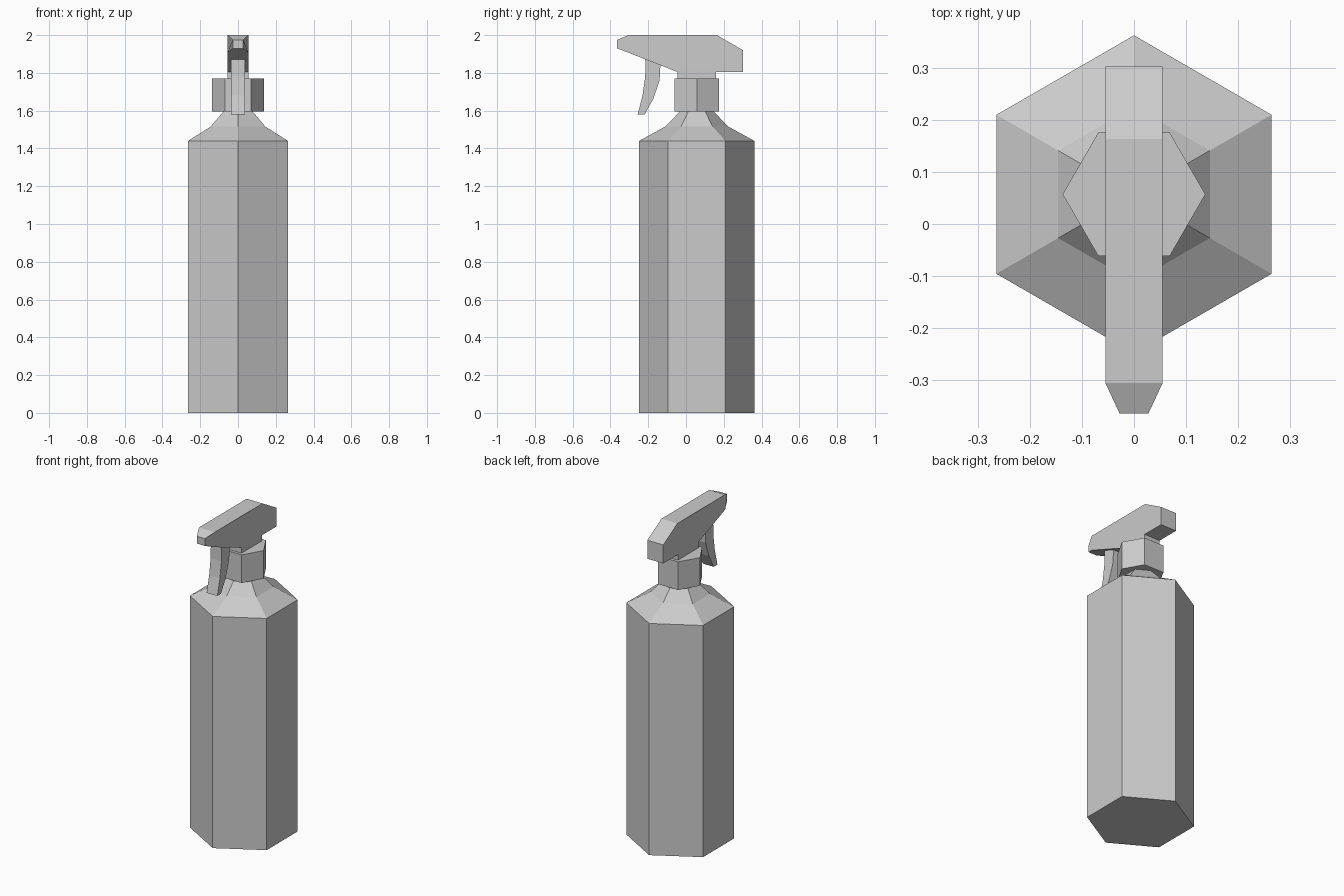
import bpy, bmesh
from math import cos, sin, pi

cube = bpy.data.objects.get("Cube")
if cube:
    bpy.data.objects.remove(cube, do_unlink=True)

AXIS_Y = 0.057  # the bottle axis sits behind the centre

grey = bpy.data.materials.new("light_grey_plastic")
grey.use_nodes = True
grey.diffuse_color = (0.6, 0.6, 0.6, 1)
grey.node_tree.nodes["Principled BSDF"].inputs["Base Color"].default_value = (0.6, 0.6, 0.6, 1)


def finish(name, bm):
    bmesh.ops.recalc_face_normals(bm, faces=bm.faces)
    mesh = bpy.data.meshes.new(name)
    bm.to_mesh(mesh)
    bm.free()
    mesh.materials.append(grey)
    obj = bpy.data.objects.new(name, mesh)
    bpy.context.collection.objects.link(obj)
    return obj


def hex_lathe(name, profile, turn):
    """Stack six-sided rings given as (radius, height) and cap both ends."""
    bm = bmesh.new()
    rings = []
    for r, z in profile:
        angles = [turn + i * pi / 3 for i in range(6)]
        rings.append([bm.verts.new((r * cos(a), AXIS_Y + r * sin(a), z)) for a in angles])
    for low, high in zip(rings, rings[1:]):
        for i in range(6):
            j = (i + 1) % 6
            bm.faces.new((low[i], low[j], high[j], high[i]))
    bm.faces.new(rings[0][::-1])
    bm.faces.new(rings[-1])
    return finish(name, bm)


def side_slab(name, outline, half_width):
    """Extrude a side outline of (y, z) points across the width."""
    bm = bmesh.new()
    face = bm.faces.new([bm.verts.new((-half_width, y, z)) for y, z in outline])
    new = bmesh.ops.extrude_face_region(bm, geom=[face])["geom"]
    verts = [v for v in new if isinstance(v, bmesh.types.BMVert)]
    bmesh.ops.translate(bm, verts=verts, vec=(2 * half_width, 0, 0))
    return finish(name, bm)


# Bottle with sloped shoulder and neck
hex_lathe("bottle", [(0.305, 0), (0.305, 1.44), (0.168, 1.515), (0.085, 1.6)], pi / 6)

# Screw collar, turned corner-on to the sides
hex_lathe("collar", [(0.137, 1.595), (0.137, 1.77)], 0)

# Stem between collar and head
side_slab("stem", [(-0.045, 1.76), (0.158, 1.76), (0.158, 1.815), (-0.045, 1.815)], 0.055)

# Spray head, pinched in at the nozzle tip
head = side_slab("spray_head", [
    (-0.364, 1.93), (-0.305, 1.907), (-0.045, 1.805), (0.302, 1.805),
    (0.302, 1.92), (0.163, 2.0), (-0.305, 2.0), (-0.364, 1.975)], 0.055)
for v in head.data.vertices:
    if v.co.y < -0.35:
        v.co.x *= 0.5

# Curved trigger
side_slab("trigger", [
    (-0.256, 1.58), (-0.219, 1.58), (-0.172, 1.665), (-0.14, 1.76), (-0.135, 1.85),
    (-0.214, 1.88), (-0.216, 1.78), (-0.23, 1.68)], 0.037)
